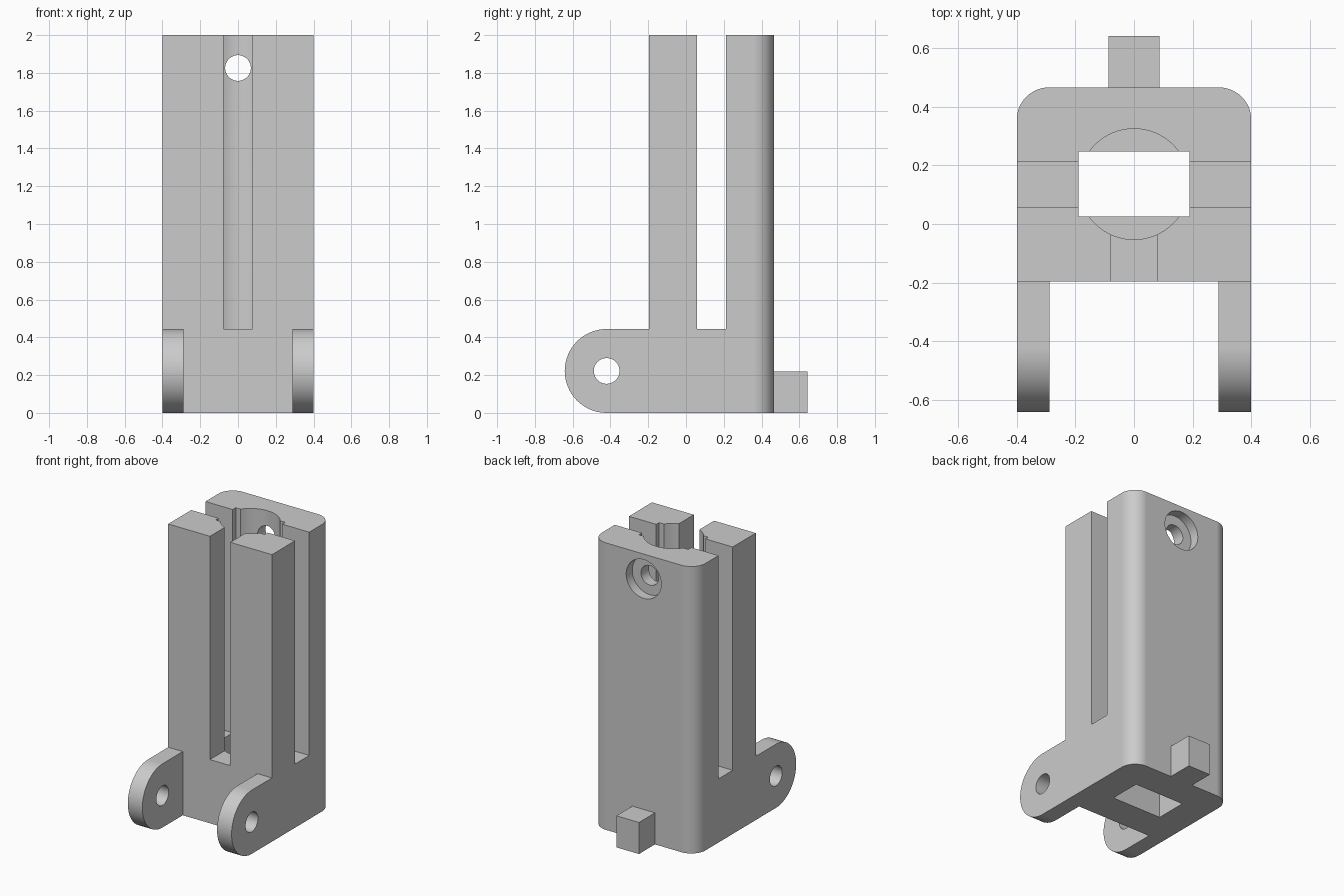
import bpy
import bmesh
from math import pi, sin, cos, radians
from mathutils import Vector, Matrix

default = bpy.data.objects.get("Cube")
if default:
    bpy.data.objects.remove(default, do_unlink=True)

grey = bpy.data.materials.new("plain grey")
grey.use_nodes = True
colour = (0.6, 0.6, 0.6, 1)
grey.diffuse_color = colour
grey.node_tree.nodes["Principled BSDF"].inputs["Base Color"].default_value = colour

# Main dimensions
HALF_W, FRONT, BACK, HEIGHT = 0.4, -0.197, 0.466, 2.0
BASE_TOP = 0.444            # height of the solid base and of the hinge lugs
LUG_R = BASE_TOP / 2
LUG_Y = -0.42               # hinge axis
BORE_Y = 0.136
SCREW_Z = 1.826
OVER = 0.1                  # how far cutters stick out


def make_object(name, bm):
    bmesh.ops.recalc_face_normals(bm, faces=bm.faces[:])
    mesh = bpy.data.meshes.new(name)
    bm.to_mesh(mesh)
    bm.free()
    mesh.materials.append(grey)
    obj = bpy.data.objects.new(name, mesh)
    bpy.context.scene.collection.objects.link(obj)
    return obj


def box(name, low, high):
    low, high = Vector(low), Vector(high)
    bm = bmesh.new()
    bmesh.ops.create_cube(bm, size=1)
    bmesh.ops.scale(bm, vec=high - low, verts=bm.verts)
    bmesh.ops.translate(bm, vec=(low + high) / 2, verts=bm.verts)
    return make_object(name, bm)


def rod(name, start, end, radius, sides=64):
    start, end = Vector(start), Vector(end)
    axis = end - start
    turn = axis.to_track_quat("Z", "Y").to_matrix().to_4x4()
    bm = bmesh.new()
    bmesh.ops.create_cone(bm, cap_ends=True, segments=sides, radius1=radius,
                          radius2=radius, depth=axis.length,
                          matrix=Matrix.Translation((start + end) / 2) @ turn)
    return make_object(name, bm)


def prism(name, outline, push):
    """Extrude a closed 3D outline along the push vector."""
    bm = bmesh.new()
    face = bm.faces.new([bm.verts.new(p) for p in outline])
    grown = bmesh.ops.extrude_face_region(bm, geom=[face])["geom"]
    moved = [v for v in grown if isinstance(v, bmesh.types.BMVert)]
    bmesh.ops.translate(bm, vec=push, verts=moved)
    return make_object(name, bm)


def arc(cx, cy, radius, start, end, steps):
    angles = [start + (end - start) * i / steps for i in range(steps + 1)]
    return [(cx + radius * cos(a), cy + radius * sin(a)) for a in angles]


def cut(target, cutter):
    cutter.hide_render = True
    mod = target.modifiers.new("cut", "BOOLEAN")
    mod.operation = "DIFFERENCE"
    mod.solver = "EXACT"
    mod.object = cutter
    bpy.context.view_layer.update()
    graph = bpy.context.evaluated_depsgraph_get()
    mesh = bpy.data.meshes.new_from_object(target.evaluated_get(graph))
    target.modifiers.clear()
    target.data = mesh
    bpy.data.objects.remove(cutter, do_unlink=True)


def smooth(obj):
    bpy.ops.object.select_all(action="DESELECT")
    obj.select_set(True)
    bpy.context.view_layer.objects.active = obj
    bpy.ops.object.shade_smooth_by_angle(angle=radians(30))
    mod = obj.modifiers.new("flat face normals", "WEIGHTED_NORMAL")
    mod.keep_sharp = True


# Tower with two rounded rear corners
R = 0.11
plan = [(-HALF_W, FRONT), (HALF_W, FRONT)]
plan += arc(HALF_W - R, BACK - R, R, 0, pi / 2, 14)
plan += arc(R - HALF_W, BACK - R, R, pi / 2, pi, 14)
tower = prism("tower", [(x, y, 0) for x, y in plan], (0, 0, HEIGHT))

# Rectangular channel, round bore, cross slot and front slot
top = HEIGHT + OVER
cut(tower, box("channel_cutter", (-0.19, 0.025, -OVER), (0.19, 0.247, top)))
cut(tower, rod("bore_cutter", (0, BORE_Y, LUG_R), (0, BORE_Y, top), 0.189))
cut(tower, box("cross_slot_cutter", (-HALF_W - OVER, 0.057, BASE_TOP),
               (HALF_W + OVER, 0.213, top)))
cut(tower, box("front_slot_cutter", (-0.078, FRONT - OVER, BASE_TOP),
               (0.078, BORE_Y, top)))

# Screw hole and counterbore through the rear wall
cut(tower, rod("screw_cutter", (0, BORE_Y, SCREW_Z), (0, BACK + OVER, SCREW_Z), 0.068))
cut(tower, rod("counterbore_cutter", (0, BACK - 0.067, SCREW_Z),
               (0, BACK + OVER, SCREW_Z), 0.135))
smooth(tower)

# Hinge lugs with pin holes
side_view = [(FRONT, BASE_TOP)] + arc(LUG_Y, LUG_R, LUG_R, pi / 2, 3 * pi / 2, 32)
side_view.append((FRONT, 0))
for name, inner in (("right_hinge_lug", -HALF_W), ("left_hinge_lug", 0.288)):
    lug = prism(name, [(inner, y, z) for y, z in side_view], (HALF_W - 0.288, 0, 0))
    cut(lug, rod("pin_cutter", (-1, LUG_Y, LUG_R), (1, LUG_Y, LUG_R), 0.068))
    smooth(lug)

# Rear tab
box("rear_tab", (-0.087, BACK, 0), (0.087, 0.642, 0.22))
